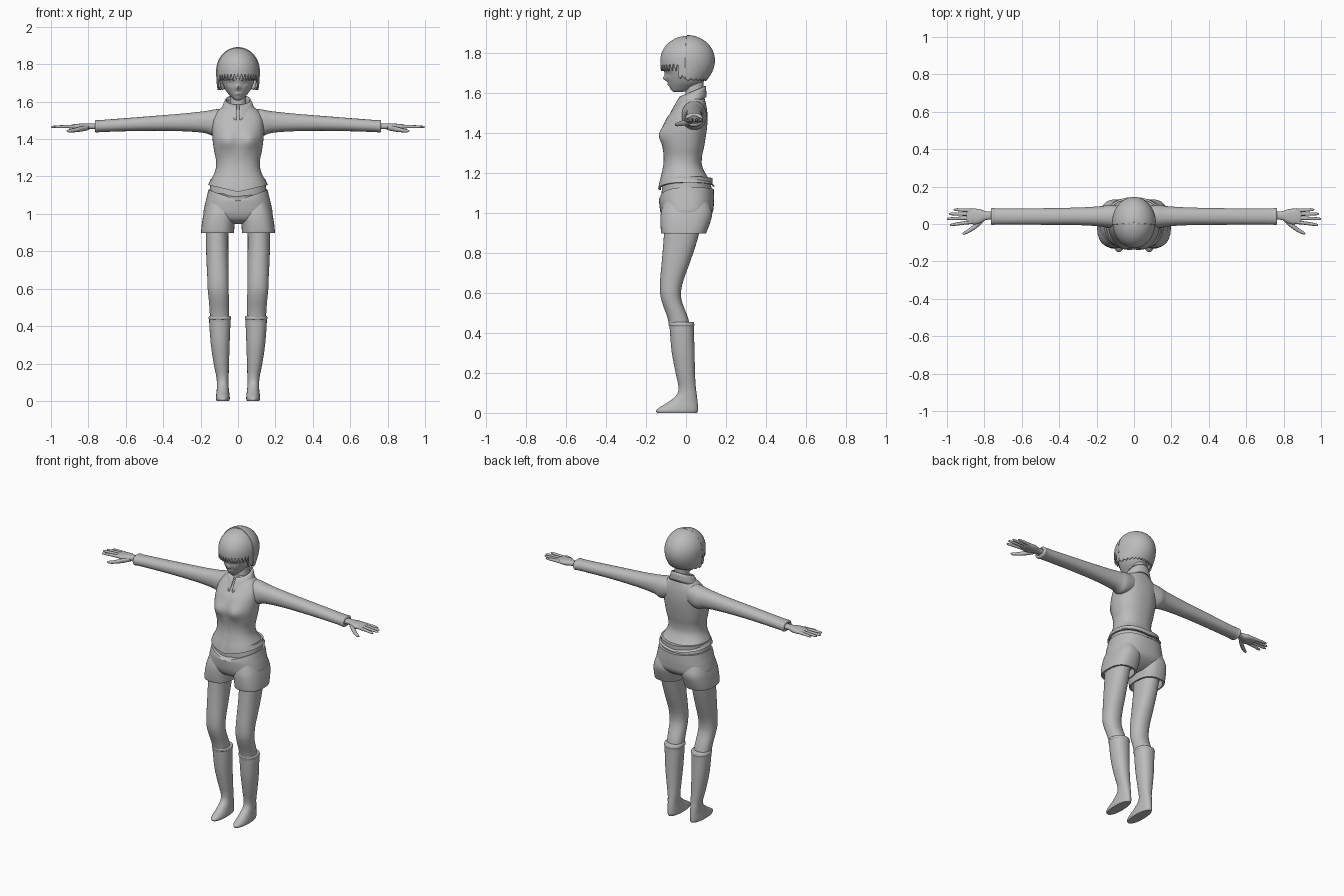
import bpy, math
from mathutils import Vector

mat = bpy.data.materials.new("plain grey")
mat.diffuse_color = (0.5, 0.5, 0.5, 1)


def make(name, verts, faces, mirror=False, thick=0.0, angle=50):
    me = bpy.data.meshes.new(name)
    me.from_pydata([tuple(v) for v in verts], [], faces)
    me.materials.append(mat)
    me.shade_smooth()
    me.set_sharp_from_angle(angle=math.radians(angle))
    ob = bpy.data.objects.new(name, me)
    bpy.context.collection.objects.link(ob)
    if thick:
        m = ob.modifiers.new("thickness", 'SOLIDIFY')
        m.thickness = thick
        m.offset = -1
    if mirror:
        m = ob.modifiers.new("mirror", 'MIRROR')
        m.use_mirror_merge = False
    return ob


def smooth_rows(rows, k):
    # Catmull-Rom interpolation between section rows
    out = []
    for i in range(len(rows) - 1):
        a, b = rows[max(i - 1, 0)], rows[i]
        c, d = rows[i + 1], rows[min(i + 2, len(rows) - 1)]
        for j in range(k):
            t = j / k
            out.append([0.5 * (2 * q + (r - p) * t + (2 * p - 5 * q + 4 * r - s) * t * t
                        + (3 * q - p - 3 * r + s) * t ** 3) for p, q, r, s in zip(a, b, c, d)])
    return out + [list(rows[-1])]


def spow(v, e):
    return math.copysign(abs(v) ** e, v)


def loft(name, rows, axis='z', n=32, k=4, p=2.2, lip=0, fn=None, mirror=False, angle=50):
    # z rows: z, centre x, half width, y front, y back
    # x rows: x, centre y, half y, z low, z high
    # lip: depth of the hollow made at the first end
    rows = smooth_rows(rows, k)
    if lip:
        s, c, w, f, b = rows[0]
        g = 0.01
        rows = [[s + lip, c, w - g, f + g, b - g], [s, c, w - g, f + g, b - g]] + rows
    verts = []
    for s, c, w, f, b in rows:
        for i in range(n):
            a = 2 * math.pi * i / n
            u = c + w * spow(math.cos(a), 2 / p)
            v = (f + b) / 2 + (b - f) / 2 * spow(math.sin(a), 2 / p)
            co = Vector((u, v, s)) if axis == 'z' else Vector((s, u, v))
            verts.append(fn(co) if fn else co)
    faces = [(r * n + i, r * n + (i + 1) % n, (r + 1) * n + (i + 1) % n, (r + 1) * n + i)
             for r in range(len(rows) - 1) for i in range(n)]
    faces.append(tuple(reversed(range(n))))
    faces.append(tuple(range(len(verts) - n, len(verts))))
    return make(name, verts, faces, mirror, angle=angle)


def hem_v(co, z0, z1, front, back):
    w = min(max((z1 - co.z) / (z1 - z0), 0), 1)
    co.z -= w * (front if co.y < 0 else back) * max(0, 1 - abs(co.x) / 0.16)


# jacket body with bust, front seam and pointed hem
def jacket_fn(co):
    if co.y < 0.0:
        for s in (-1, 1):
            d = ((co.x - s * 0.062) / 0.048) ** 2 + ((co.z - 1.39) / 0.045) ** 2
            co.y -= 0.024 * math.exp(-d)
        if abs(co.x) < 0.002:
            co.y += 0.004
    hem_v(co, 1.155, 1.23, 0.038, 0.02)
    return co


loft("jacket_body", [(1.155, 0, .160, -.14, .143), (1.18, 0, .148, -.133, .118),
     (1.23, 0, .122, -.116, .083), (1.28, 0, .117, -.112, .080), (1.34, 0, .128, -.117, .092),
     (1.41, 0, .137, -.117, .103), (1.47, 0, .138, -.100, .108), (1.52, 0, .130, -.065, .105),
     (1.555, 0, .105, -.04, .098), (1.585, 0, .065, -.02, .09)],
     n=64, k=5, p=2.3, lip=.03, fn=jacket_fn)

# sleeves
loft("sleeve", [(.765, .04, .041, 1.441, 1.497), (.755, .04, .046, 1.434, 1.503),
     (.72, .04, .043, 1.438, 1.503), (.5, .04, .044, 1.444, 1.520), (.3, .041, .047, 1.442, 1.536),
     (.18, .041, .054, 1.433, 1.549), (.13, .041, .062, 1.418, 1.558), (.06, .04, .055, 1.44, 1.565)],
     axis='x', lip=-.03, mirror=True)

# hands
loft("palm", [(.73, .045, .022, 1.452, 1.484), (.79, .045, .023, 1.453, 1.483),
     (.82, .042, .036, 1.449, 1.484), (.85, .040, .042, 1.450, 1.482),
     (.885, .042, .038, 1.455, 1.478), (.895, .042, .03, 1.459, 1.474)],
     axis='x', n=20, p=2.5, mirror=True)
for nm, y0, y1, tip in (("index", .010, -.004, .985), ("middle", .032, .028, 1.0),
                        ("ring", .053, .054, .99), ("little", .072, .077, .965)):
    x0 = .87
    loft(nm + "_finger", [(x0, y0, .010, 1.457, 1.477), ((x0 + tip) / 2, (y0 + y1) / 2, .009, 1.458, 1.475),
         (tip - .012, y1, .007, 1.459, 1.472), (tip, y1, .002, 1.463, 1.467)],
         axis='x', n=10, k=3, mirror=True)
loft("thumb", [(.80, .028, .012, 1.448, 1.474), (.84, -.005, .016, 1.440, 1.468),
     (.88, -.034, .012, 1.436, 1.457), (.905, -.047, .009, 1.436, 1.452), (.917, -.051, .002, 1.442, 1.446)],
     axis='x', n=12, mirror=True)


# waistband and shorts
def shorts_fn(co):
    hem = min(max((co.z - 1.07) / 0.06, 0), 1)
    co.z -= hem * (0.06 if co.y < 0 else 0.012) * max(0, 1 - abs(co.x) / 0.16)
    return co


loft("waistband", [(1.02, 0, .160, -.122, .125), (1.10, 0, .155, -.122, .13),
     (1.16, 0, .147, -.118, .122)], n=48)
loft("shorts_hips", [(.945, 0, .07, -.06, .05), (.965, 0, .150, -.105, .095), (1.0, 0, .183, -.126, .132),
     (1.05, 0, .177, -.134, .140), (1.09, 0, .167, -.135, .141), (1.13, 0, .158, -.131, .14)],
     n=48, p=2.4, fn=shorts_fn)
loft("shorts_leg", [(.898, .109, .088, -.122, .100), (.91, .109, .088, -.125, .105),
     (.95, .105, .088, -.128, .120), (1.0, .098, .086, -.126, .131), (1.06, .09, .075, -.11, .115)],
     n=40, p=2.5, lip=.05, mirror=True)

# legs
loft("leg", [(.99, .11, .062, -.105, .085), (.87, .112, .060, -.112, .058), (.76, .110, .059, -.121, .022),
     (.66, .107, .057, -.130, -.014), (.60, .106, .056, -.130, -.025), (.55, .103, .054, -.119, -.018),
     (.47, .099, .052, -.091, .012), (.38, .097, .050, -.075, .03)], mirror=True)

# boots with a flared top and pointed toe
loft("boot", [(0, .081, .033, -.146, .056), (.012, .081, .037, -.150, .060), (.03, .081, .036, -.128, .060),
     (.055, .081, .033, -.088, .058), (.09, .082, .031, -.047, .054), (.13, .083, .033, -.038, .049),
     (.20, .089, .041, -.052, .045), (.30, .095, .050, -.071, .043), (.40, .097, .056, -.080, .040),
     (.432, .097, .057, -.082, .040), (.44, .097, .061, -.087, .042), (.453, .097, .058, -.084, .038),
     (.455, .097, .050, -.078, .03)], mirror=True)

# neck
loft("neck", [(1.52, 0, .052, -.01, .095), (1.60, 0, .043, -.002, .088), (1.70, 0, .043, 0, .09)])


# head with nose and eye sockets
def face_fn(co):
    if co.y < 0:
        co.y -= 0.018 * math.exp(-(co.x / .010) ** 2 - ((co.z - 1.675) / .014) ** 2)
        co.y -= 0.006 * math.exp(-(co.x / .016) ** 2 - ((co.z - 1.643) / .007) ** 2)
        for s in (-1, 1):
            co.y += 0.008 * math.exp(-((co.x - s * .04) / .022) ** 2 - ((co.z - 1.70) / .016) ** 2)
    return co


loft("head", [(1.607, 0, .012, -.058, -.025), (1.613, 0, .024, -.071, .01), (1.63, 0, .041, -.081, .045),
     (1.655, 0, .062, -.090, .085), (1.69, 0, .080, -.103, .11), (1.73, 0, .090, -.114, .122),
     (1.79, 0, .092, -.112, .122), (1.84, 0, .07, -.08, .09), (1.87, 0, .03, -.03, .04)],
     n=64, k=6, p=2.1, fn=face_fn)

# brows
for s in (-1, 1):
    vs = [(s * x, -.117 + x * .35 + d, 1.712 + .1 * x + h) for x in (.018, .04, .062)
          for d, h in ((0, 0), (0, .005))]
    make("brow", vs, [(0, 2, 3, 1), (2, 4, 5, 3)], thick=.004)


# hair shells: angle 0 = front, pi = back
def hair(name, a0, a1, cols, bottom, size, rows=22):
    verts, faces = [], []
    for i in range(cols + 1):
        a = a0 + (a1 - a0) * i / cols
        zb = bottom(a, i)
        for j in range(rows + 1):
            t = j / rows
            if t < 0.6:
                h = t / 0.6 * math.pi / 2
                z, r = 1.765 + .127 * size * math.cos(h), math.sin(h)
            else:
                q = (t - 0.6) / 0.4
                z = 1.765 + (zb - 1.765) * q
                drop = (1.765 - z) / 0.1
                r = 1 - (.06 + .24 * max(0, -math.cos(a))) * drop ** 2
            r = max(r, .005)
            verts.append((math.sin(a) * .117 * r * size, .006 - math.cos(a) * .139 * r * size, z))
    m = rows + 1
    for i in range(cols):
        for j in range(rows):
            faces.append((i * m + j, i * m + j + 1, (i + 1) * m + j + 1, (i + 1) * m + j))
    make(name, verts, faces, thick=.009)


def zigzag(i, period):
    return abs((i % period) / period * 2 - 1)


def fringe(a, i):
    side = abs(a) > 1.22
    return (1.672 if side else 1.712) + (.018 if side else .042) * zigzag(i, 6)


hair("front_hair", -1.72, 1.72, 120, fringe, .968)
hair("back_hair", 1.5, 2 * math.pi - 1.5, 112, lambda a, i: 1.662 + .010 * zigzag(i, 8), 1.0)

# folded collar, open at the front
verts, faces = [], []
N = 56
for i in range(N + 1):
    a = .10 + (2 * math.pi - .20) * i / N
    b = (1 - math.cos(a)) / 2
    gap = math.exp(-((min(a, 2 * math.pi - a) - .1) / .3) ** 2)
    zt, zb = 1.585 + .052 * b, 1.492 + .090 * b + .012 * gap
    for t in (0, .33, .67, 1):
        r = .068 + (.096 - .068) * t ** 0.9
        yc = .034 - .022 * t
        ry = .066 + .025 * t
        verts.append((math.sin(a) * r, yc - math.cos(a) * ry, zt + (zb - zt) * t))
for i in range(N):
    for j in range(3):
        faces.append((i * 4 + j, i * 4 + j + 1, i * 4 + j + 5, i * 4 + j + 4))
make("collar", verts, faces, thick=.008)
